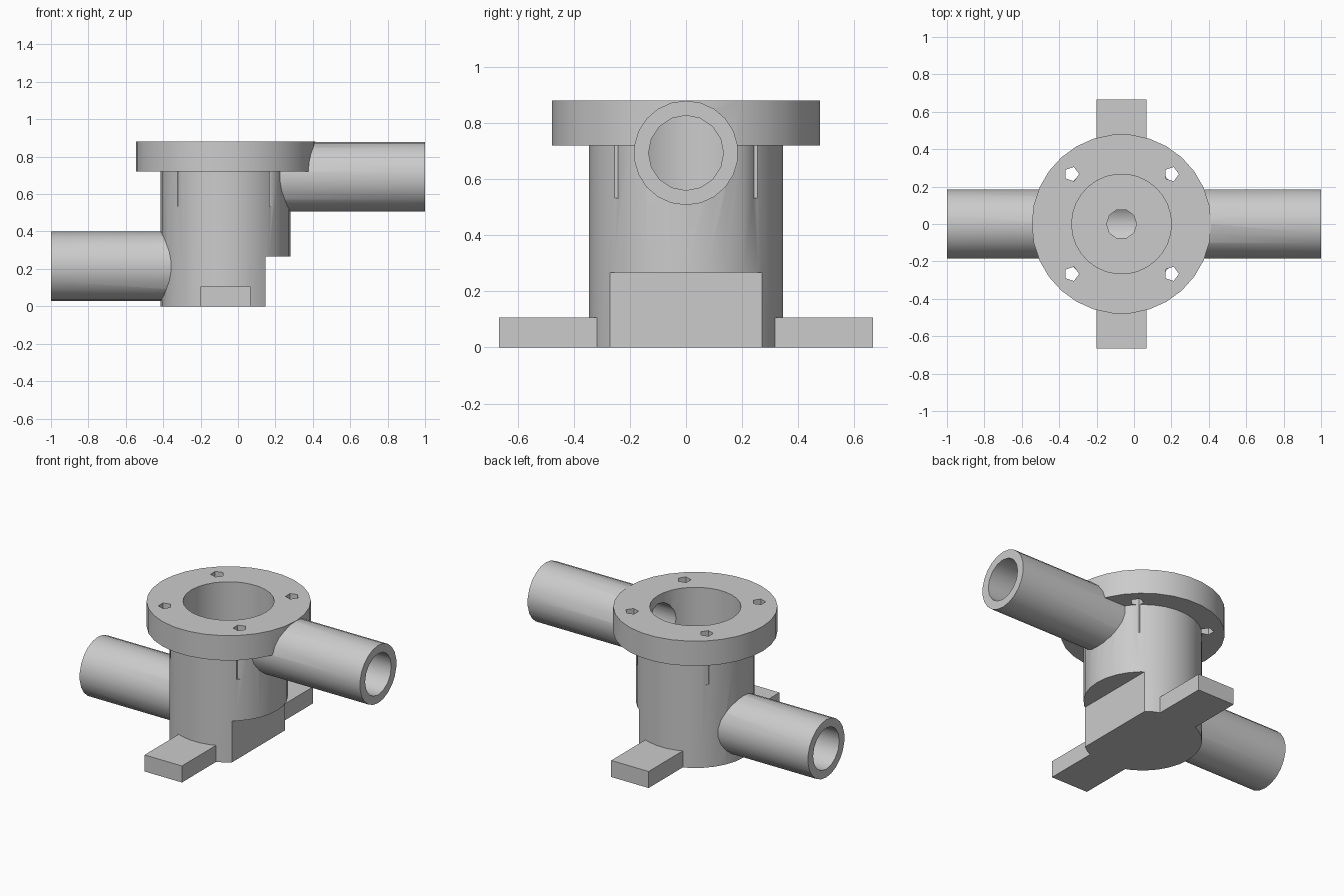
import bpy, bmesh
from math import pi
from mathutils import Matrix, Vector

if "Cube" in bpy.data.objects:
    bpy.data.objects.remove(bpy.data.objects["Cube"], do_unlink=True)

UNIT = 2 / 75          # model drawn in 75 small units end to end
AXIS = -2.5            # x of the upright body axis

grey = bpy.data.materials.new("cast grey")
grey.use_nodes = True
colour = (0.6, 0.6, 0.6, 1)
grey.diffuse_color = colour
grey.node_tree.nodes["Principled BSDF"].inputs["Base Color"].default_value = colour


def finish(name, bm):
    bmesh.ops.scale(bm, vec=Vector((UNIT, UNIT, UNIT)), verts=bm.verts)
    bmesh.ops.recalc_face_normals(bm, faces=bm.faces)
    mesh = bpy.data.meshes.new(name)
    bm.to_mesh(mesh)
    bm.free()
    mesh.materials.append(grey)
    obj = bpy.data.objects.new(name, mesh)
    bpy.context.collection.objects.link(obj)
    return obj


def rod(name, radius, sides, start, end, along_x=False, x=AXIS, y=0, z=0):
    """Prism from start to end, upright at (x, y) or lying along x at height z."""
    bm = bmesh.new()
    bmesh.ops.create_cone(bm, cap_ends=True, segments=sides, radius1=radius,
                          radius2=radius, depth=end - start,
                          matrix=Matrix.Rotation(-pi / 2, 4, "Z"))
    mid = (start + end) / 2
    if along_x:
        place = Matrix.Translation((mid, 0, z)) @ Matrix.Rotation(pi / 2, 4, "Y")
    else:
        place = Matrix.Translation((x, y, mid))
    bmesh.ops.transform(bm, matrix=place, verts=bm.verts)
    return finish(name, bm)


def block(name, low, high):
    low, high = Vector(low), Vector(high)
    bm = bmesh.new()
    bmesh.ops.create_cube(bm, size=1)
    bmesh.ops.scale(bm, vec=high - low, verts=bm.verts)
    bmesh.ops.translate(bm, vec=(low + high) / 2, verts=bm.verts)
    return finish(name, bm)


def combine(target, other, operation):
    """Apply a boolean to target and discard the operand."""
    mod = target.modifiers.new("join", "BOOLEAN")
    mod.operation, mod.solver, mod.object = operation, "EXACT", other
    graph = bpy.context.evaluated_depsgraph_get()
    mesh = bpy.data.meshes.new_from_object(target.evaluated_get(graph))
    target.modifiers.clear()
    target.data = mesh
    bpy.data.objects.remove(other, do_unlink=True)


# Upright body with its lower side cut flat
housing = rod("valve_housing", 13, 30, 0, 27)
combine(housing, block("side_step", (5.5, -20, -5), (20, 20, 10)), "DIFFERENCE")

# Flange, two pipes and the mounting foot
for part in (
    rod("flange", 18, 30, 27, 33),
    rod("outlet_pipe", 6.98, 22, AXIS, 37.5, True, z=26),
    rod("inlet_pipe", 6.98, 22, -37.5, AXIS, True, z=8),
    block("mounting_foot", (AXIS - 5, -25, 0), (AXIS + 5, 25, 4)),
):
    combine(housing, part, "UNION")

# Main chamber, pipe bores and the seat opening between them
for cutter in (
    rod("chamber", 10, 30, 15, 40),
    rod("outlet_bore", 5, 16, AXIS, 40, True, z=26),
    rod("inlet_bore", 5, 16, -40, 1, True, z=8),
    rod("seat_opening", 3, 10, 8, 18),
):
    combine(housing, cutter, "DIFFERENCE")

# Bolt holes, running down to graze the body wall
for sx in (-1, 1):
    for sy in (-1, 1):
        hole = rod("bolt_hole", 1.5, 5, 20, 40, x=AXIS + 10 * sx, y=10 * sy)
        combine(housing, hole, "DIFFERENCE")

housing.data.name = "valve_housing"
housing.data.materials.clear()
housing.data.materials.append(grey)
bpy.ops.object.select_all(action="DESELECT")
housing.select_set(True)
bpy.context.view_layer.objects.active = housing
bpy.ops.object.shade_smooth_by_angle(angle=pi / 6)
